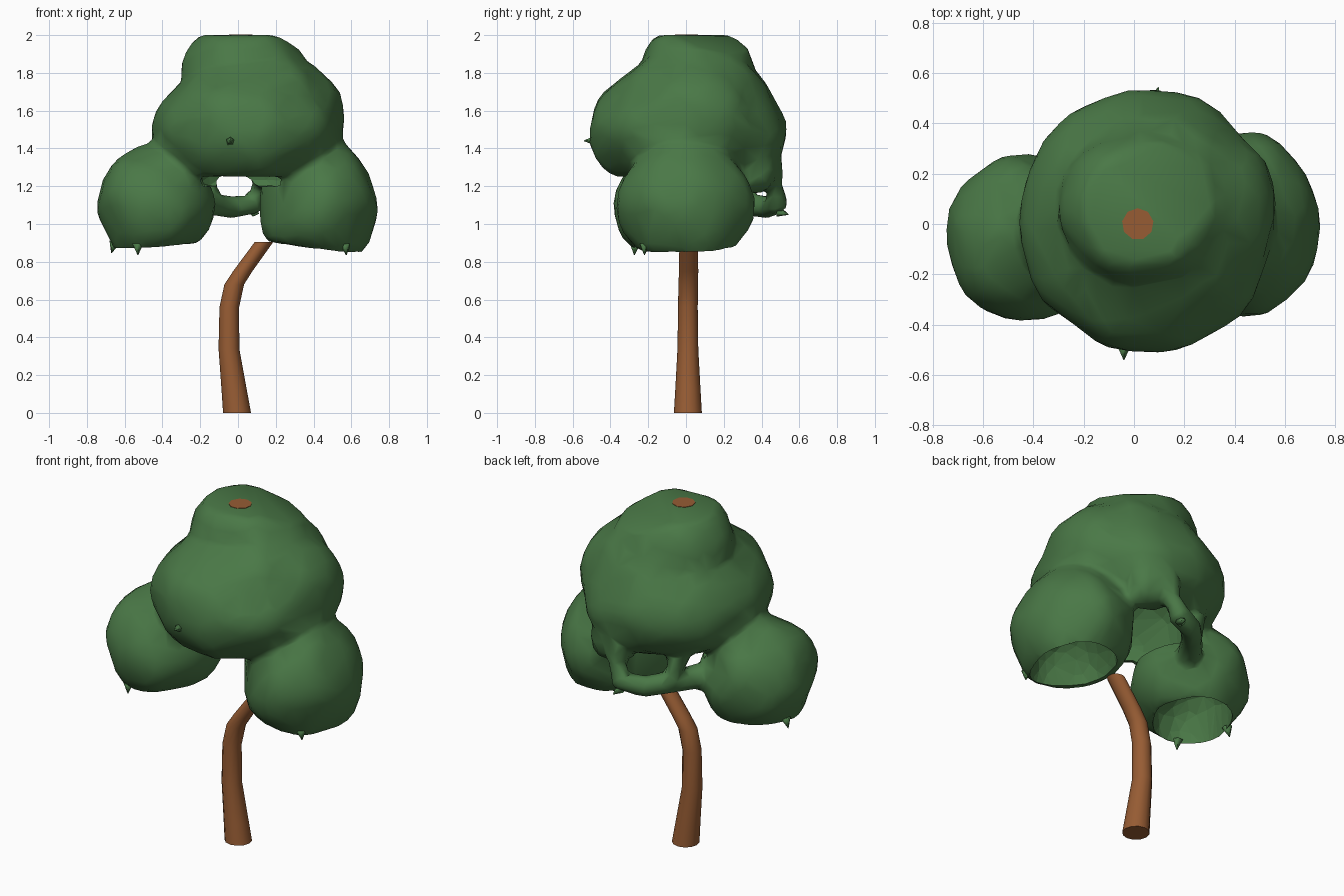
import bpy, bmesh, math
from mathutils import Vector, Matrix, noise

if "Cube" in bpy.data.objects:
    bpy.data.objects.remove(bpy.data.objects["Cube"])


def material(name, rgb):
    m = bpy.data.materials.new(name)
    m.diffuse_color = (*rgb, 1)
    m.use_nodes = True
    m.node_tree.nodes["Principled BSDF"].inputs["Base Color"].default_value = m.diffuse_color
    return m


GREEN = material("leaf green", (0.068, 0.188, 0.062))
BROWN = material("bark brown", (0.31, 0.108, 0.034))


def finish(bm, name, mats):
    bmesh.ops.recalc_face_normals(bm, faces=bm.faces)
    me = bpy.data.meshes.new(name)
    bm.to_mesh(me)
    bm.free()
    for m in mats:
        me.materials.append(m)
    for p in me.polygons:
        p.use_smooth = True
    ob = bpy.data.objects.new(name, me)
    bpy.context.collection.objects.link(ob)
    return ob


def tube(bm, path, sides, level=False):
    """Capped tube through (x, y, z, radius) points."""
    pts = [Vector(p[:3]) for p in path]
    rings = []
    for i, p in enumerate(pts):
        d = pts[min(i + 1, len(pts) - 1)] - pts[max(i - 1, 0)]
        if level:
            d = Vector((0, 0, 1))
        q = Vector((0, 0, 1)).rotation_difference(d.normalized())
        r = path[i][3]
        rings.append([bm.verts.new(p + q @ Vector((r * math.cos(a), r * math.sin(a), 0)))
                      for a in [2 * math.pi * k / sides for k in range(sides)]])
    for a, b in zip(rings, rings[1:]):
        for k in range(sides):
            j = (k + 1) % sides
            bm.faces.new((a[k], a[j], b[j], b[k]))
    caps = [bm.faces.new(rings[0][::-1]), bm.faces.new(rings[-1])]
    for cap in caps:
        for e in cap.edges:
            e.smooth = False
    return caps[1]


def blob(bm, c, r, low=None, high=None, bump=0.03):
    """Lumpy ellipsoid; low and high are functions giving its floor and ceiling."""
    vs = bmesh.ops.create_icosphere(bm, subdivisions=4, radius=1)["verts"]
    for v in vs:
        n = v.co.copy()
        p = Vector((n.x * r[0], n.y * r[1], n.z * r[2])) + Vector(c)
        p += n * bump * noise.noise(p * 5)
        if low:
            p.z = max(p.z, low(p))
        if high:
            p.z = min(p.z, high(p))
        v.co = p


# Bent trunk with a green cut end
bm = bmesh.new()
cap = tube(bm, [(-0.005, 0.01, 0, 0.074), (-0.02, 0.01, 0.12, 0.067),
                (-0.048, 0.01, 0.34, 0.055), (-0.046, 0.01, 0.56, 0.052),
                (-0.02, 0.012, 0.68, 0.052), (0.025, 0.014, 0.75, 0.051),
                (0.138, 0.014, 0.905, 0.049)], 12, level=True)
cap.material_index = 1
trunk = finish(bm, "trunk", [BROWN, GREEN])

# Canopy: crown, shoulders, two side clumps and hanging vines, fused together
bm = bmesh.new()
blob(bm, (0.05, 0.01, 1.5), (0.50, 0.525, 0.36), low=lambda p: 1.25)
blob(bm, (0.03, 0.06, 1.77), (0.335, 0.31, 0.32),
     high=lambda p: 2.0 - 0.28 * max(0, p.x + p.y - 0.15))
blob(bm, (0.08, 0.02, 1.63), (0.43, 0.44, 0.29))
blob(bm, (0.19, 0.19, 1.68), (0.22, 0.22, 0.21))
blob(bm, (0.31, 0.04, 1.58), (0.245, 0.32, 0.28))
blob(bm, (-0.44, -0.05, 1.10), (0.31, 0.325, 0.32),
     low=lambda p: 0.90 + 0.12 * (p.x + 0.2), high=lambda p: 1.42)
blob(bm, (0.43, 0.0, 1.10), (0.315, 0.355, 0.35), low=lambda p: 0.90 - 0.15 * (p.x - 0.2))
blob(bm, (0.2, 0.37, 1.29), (0.14, 0.1, 0.13))
tube(bm, [(0.16, 0.42, 1.42, 0.08), (0.13, 0.455, 1.24, 0.065), (0.09, 0.48, 1.11, 0.065),
          (-0.03, 0.44, 1.09, 0.06), (-0.13, 0.33, 1.1, 0.06),
          (-0.22, 0.2, 1.11, 0.07), (-0.35, 0.08, 1.12, 0.08)], 10)
tube(bm, [(-0.12, 0.33, 1.09, 0.05), (-0.16, 0.32, 1.2, 0.05), (-0.18, 0.28, 1.36, 0.08)], 10)
canopy = finish(bm, "canopy", [GREEN])

# Hollows under the side clumps and the crown, fused into one hidden cutter
bm = bmesh.new()
blob(bm, (-0.44, -0.04, 0.84), (0.22, 0.24, 0.30))
blob(bm, (0.43, 0.02, 0.84), (0.22, 0.26, 0.28))
blob(bm, (0.03, 0.02, 1.22), (0.3, 0.36, 0.3), low=lambda p: 1.2)
cutter = finish(bm, "hollow_cutter", [GREEN])
m = cutter.modifiers.new("fuse", "REMESH")
m.mode = "VOXEL"
m.voxel_size = 0.025
cutter.hide_render = True
cutter.hide_viewport = True

m = canopy.modifiers.new("fuse", "REMESH")
m.mode = "VOXEL"
m.voxel_size = 0.022
m.use_smooth_shade = True
m = canopy.modifiers.new("hollow", "BOOLEAN")
m.operation = "DIFFERENCE"
m.object = cutter
m = canopy.modifiers.new("soften", "SMOOTH")
m.factor = 0.5
m.iterations = 4
m = canopy.modifiers.new("simplify", "DECIMATE")
m.ratio = 0.07

# Small stray leaf tips: position, outward direction
bm = bmesh.new()
for pos, d in [((-0.04, -0.505, 1.44), (0, -1, 0)),
               ((-0.53, -0.27, 0.87), (0, -0.1, -1)), ((0.57, -0.22, 0.87), (0.1, 0, -1)),
               ((-0.66, 0.0, 0.88), (-0.3, 0, -1)), ((0.09, 0.51, 1.06), (0.2, 1, -0.3))]:
    d = Vector(d).normalized()
    rot = Vector((0, 0, 1)).rotation_difference(d).to_matrix().to_4x4()
    bmesh.ops.create_cone(bm, cap_ends=True, segments=5, radius1=0.03, radius2=0.002,
                          depth=0.06, matrix=Matrix.Translation(Vector(pos) + d * 0.005) @ rot)
finish(bm, "leaf_tips", [GREEN])

# Brown patch on the crown
bm = bmesh.new()
bmesh.ops.create_cone(bm, cap_ends=True, segments=9, radius1=0.063, radius2=0.063, depth=0.008,
                      matrix=Matrix.Translation((0.015, 0, 1.998)))
for e in bm.edges:
    e.smooth = False
finish(bm, "crown_patch", [BROWN])
